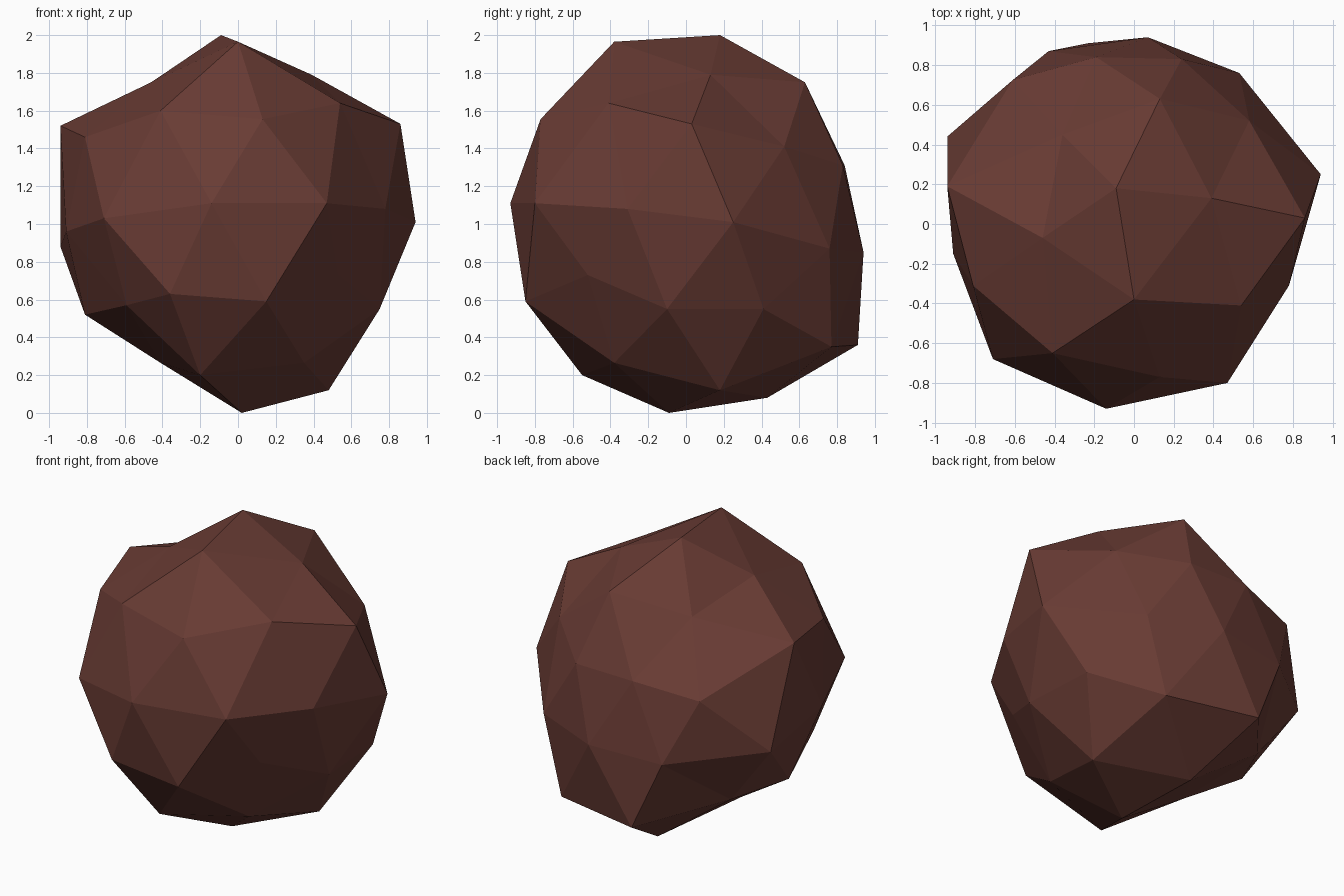
import bpy, bmesh, math
from mathutils import Vector

if "Cube" in bpy.data.objects:
    bpy.data.objects.remove(bpy.data.objects["Cube"])

# Rough boulder: a 42-point icosphere whose corners are pushed ring by ring
bm = bmesh.new()
bmesh.ops.create_icosphere(bm, subdivisions=2, radius=1.0)
ideal = [(v, v.co.normalized()) for v in bm.verts]


def shape_ring(height, start, points):
    """Move one ring of sphere corners (evenly spaced from angle start) to points."""
    r = math.sqrt(max(0.0, 1 - height * height))
    for i, p in enumerate(points):
        a = math.radians(start + 360 * i / len(points))
        d = Vector((r * math.cos(a), r * math.sin(a), height))
        vert = max(ideal, key=lambda pair: pair[1].dot(d))[0]
        vert.co = p


# crown
shape_ring(1.0, 0, [(-.09, .18, 2.0)])
shape_ring(.851, 0, [(.39, .13, 1.79), (.13, .63, 1.75), (-.36, .45, 1.64),
                     (-.46, -.07, 1.75), (0, -.38, 1.965)])
# shoulders
shape_ring(.526, 36, [(.58, .52, 1.41), (-.19, .84, 1.31), (-.94, .19, 1.52),
                      (-.41, -.65, 1.60), (.54, -.41, 1.64)])
shape_ring(.447, 0, [(.86, .03, 1.53), (.24, .83, 1.31), (-.61, .725, 1.24),
                     (-.81, -.31, 1.46), (.13, -.77, 1.555)])
# waist
shape_ring(0, 18, [(.94, .25, 1.01), (.53, .76, .87), (.07, .94, .85),
                   (-.43, .87, .82), (-.94, .44, .88), (-.91, -.15, .96),
                   (-.71, -.68, 1.03), (-.14, -.93, 1.11), (.47, -.80, 1.11),
                   (.78, -.31, 1.08)])
# lower flanks
shape_ring(-.447, 36, [(.72, .41, .55), (-.23, .91, .36), (-.81, .06, .52),
                       (-.36, -.83, .63), (.53, -.52, .73)])
shape_ring(-.526, 0, [(.75, -.10, .55), (.39, .77, .35), (-.63, .42, .47),
                      (-.59, -.52, .57), (.15, -.85, .59)])
# underside
shape_ring(-.851, 36, [(.48, .18, .12), (-.09, .43, .08), (-.41, -.01, .265),
                       (-.20, -.55, .20), (.35, -.38, .265)])
shape_ring(-1.0, 0, [(.02, -.09, 0)])

bmesh.ops.recalc_face_normals(bm, faces=bm.faces)
mesh = bpy.data.meshes.new("boulder")
bm.to_mesh(mesh)
bm.free()

# dark reddish brown stone
stone = bpy.data.materials.new("reddish brown stone")
stone.diffuse_color = (.14, .044, .034, 1)
stone.use_nodes = True
stone.node_tree.nodes["Principled BSDF"].inputs["Base Color"].default_value = stone.diffuse_color
mesh.materials.append(stone)
boulder = bpy.data.objects.new("boulder", mesh)
bpy.context.collection.objects.link(boulder)
